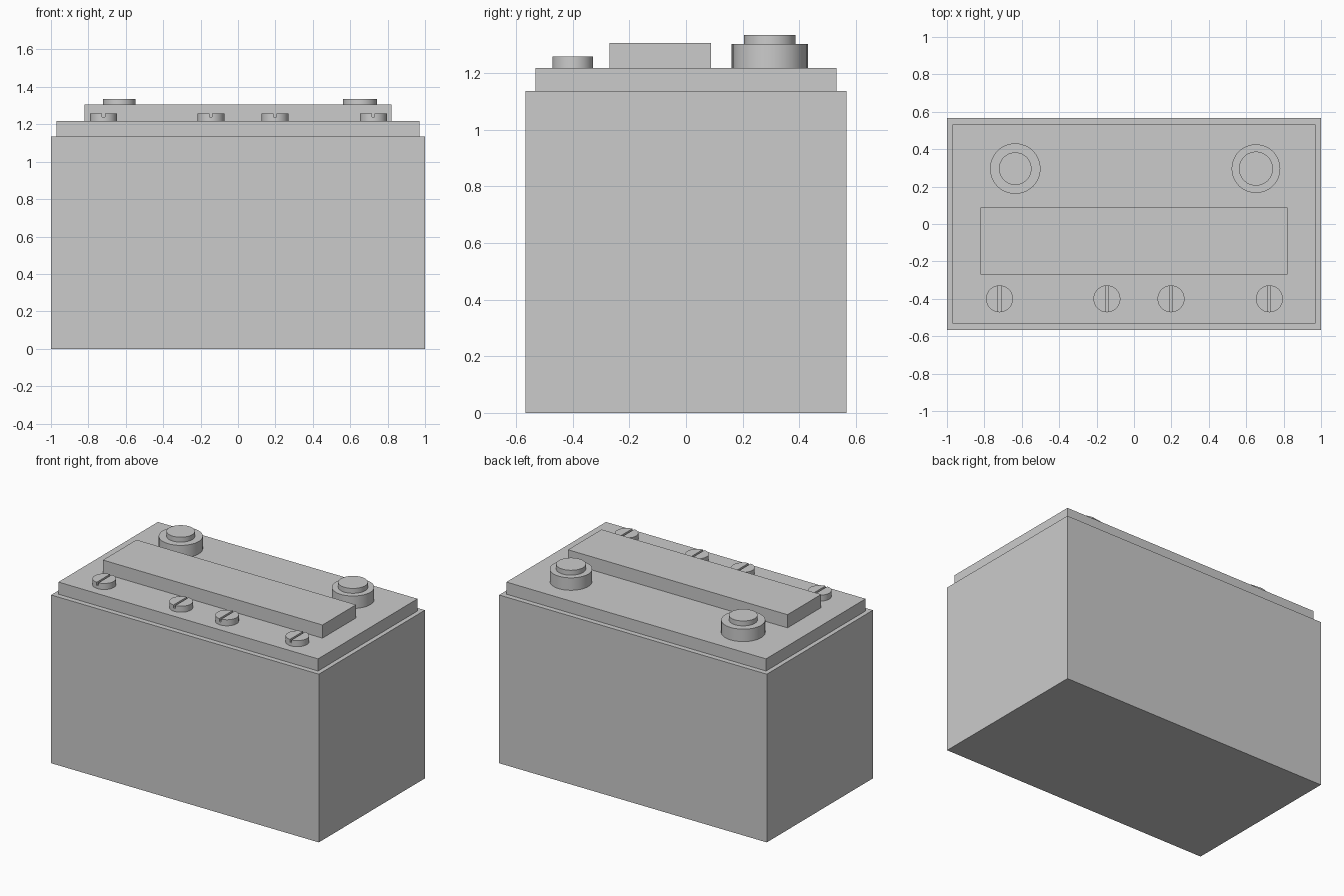
import bpy
import math

if "Cube" in bpy.data.objects:
    bpy.data.objects.remove(bpy.data.objects["Cube"])

BODY_TOP, LID_TOP = 1.136, 1.218


def box(name, x, y, z):
    """Box from (min, max) ranges on each axis."""
    centre = [(a + b) / 2 for a, b in (x, y, z)]
    bpy.ops.mesh.primitive_cube_add(size=1, location=centre)
    ob = bpy.context.object
    ob.name = name
    ob.scale = [b - a for a, b in (x, y, z)]
    bpy.ops.object.transform_apply(location=False, rotation=False, scale=True)
    return ob


def disc(name, x, y, r, z0, z1):
    bpy.ops.mesh.primitive_cylinder_add(vertices=48, radius=r, depth=z1 - z0,
                                        location=(x, y, (z0 + z1) / 2))
    ob = bpy.context.object
    ob.name = name
    bpy.ops.object.shade_smooth_by_angle(angle=math.radians(30))
    return ob


# Case, lid and raised centre bar
box("case", (-1, 1), (-0.566, 0.566), (0, BODY_TOP))
box("lid", (-0.97, 0.97), (-0.531, 0.531), (BODY_TOP, LID_TOP))
box("centre_bar", (-0.82, 0.82), (-0.27, 0.088), (LID_TOP, 1.307))

# Stepped terminals at the back corners
for side, x, r_base, r_top in (("left", -0.635, 0.135, 0.087),
                               ("right", 0.652, 0.13, 0.091)):
    disc(f"terminal_base_{side}", x, 0.296, r_base, LID_TOP, 1.302)
    disc(f"terminal_post_{side}", x, 0.296, r_top, 1.302, 1.335)

# Slotted filler caps along the front
for i, x in enumerate((-0.719, -0.145, 0.198, 0.724), 1):
    cap = disc(f"filler_cap_{i}", x, -0.4, 0.072, LID_TOP, 1.259)
    slot = box(f"slot_cutter_{i}", (x - 0.007, x + 0.007), (-0.5, -0.3), (1.239, 1.3))
    slot.hide_render = True
    slot.hide_set(True)
    cut = cap.modifiers.new("slot", 'BOOLEAN')
    cut.object = slot
    cut.operation = 'DIFFERENCE'
    cut.solver = 'EXACT'
